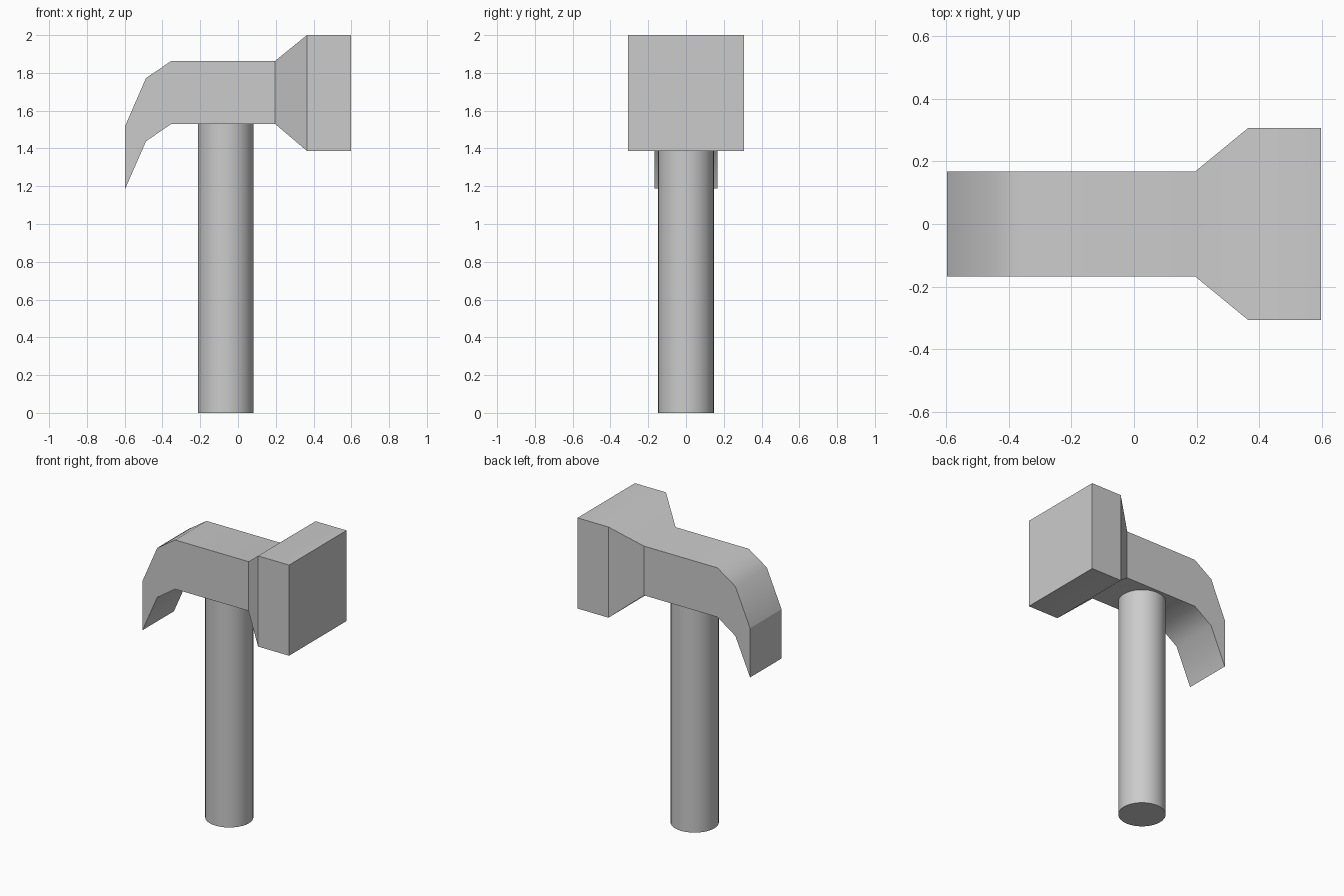
import bpy, bmesh

if "Cube" in bpy.data.objects:
    bpy.data.objects.remove(bpy.data.objects["Cube"])

# Hammer head: rectangular sections along x -> (x, half width, bottom z, top z)
SECTIONS = [
    (-0.597, 0.168, 1.187, 1.520),   # claw tip
    (-0.487, 0.168, 1.438, 1.773),
    (-0.353, 0.168, 1.530, 1.863),
    (0.196, 0.168, 1.530, 1.863),    # neck
    (0.365, 0.307, 1.387, 2.000),    # striking block
    (0.597, 0.307, 1.387, 2.000),
]


def make_head():
    bm = bmesh.new()
    rings = [[bm.verts.new((x, y, z)) for y, z in
              ((-w, lo), (w, lo), (w, hi), (-w, hi))]
             for x, w, lo, hi in SECTIONS]
    for a, b in zip(rings, rings[1:]):
        for i in range(4):
            j = (i + 1) % 4
            bm.faces.new((a[i], a[j], b[j], b[i]))
    bm.faces.new(rings[0])
    bm.faces.new(rings[-1])
    bmesh.ops.recalc_face_normals(bm, faces=bm.faces)
    # Top and underside flow smoothly; every other edge is crisp
    for f in bm.faces:
        f.smooth = True
    for e in bm.edges:
        p, q = (v.co for v in e.verts)
        crosswise = abs(p.x - q.x) < 1e-4 and abs(p.z - q.z) < 1e-4
        e.smooth = crosswise and abs(p.x) < 0.59
    mesh = bpy.data.meshes.new("hammer_head")
    bm.to_mesh(mesh)
    bm.free()
    bpy.context.collection.objects.link(bpy.data.objects.new("hammer_head", mesh))


make_head()

# Round handle
height = 1.53
bpy.ops.mesh.primitive_cylinder_add(vertices=32, radius=0.148, depth=height,
                                    location=(-0.065, 0, height / 2))
bpy.context.object.name = "handle"
bpy.ops.object.shade_smooth_by_angle()
